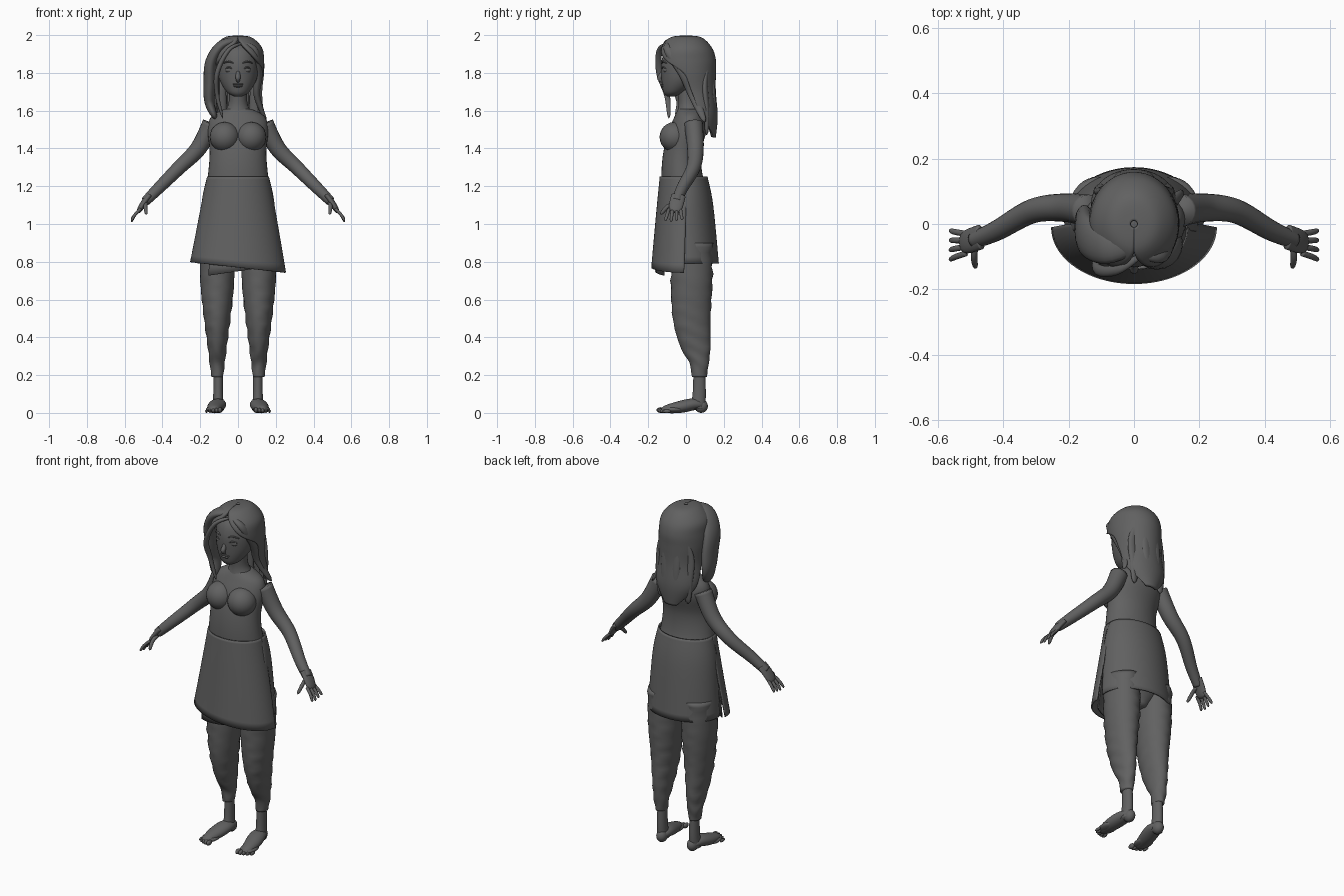
import bpy, bmesh
from math import sin, cos, pi, sqrt
from mathutils import Vector, Matrix

if "Cube" in bpy.data.objects:
    bpy.data.objects.remove(bpy.data.objects["Cube"])

charcoal = (0.12, 0.12, 0.12, 1)
material = bpy.data.materials.new("charcoal grey")
material.use_nodes = True
material.diffuse_color = charcoal
material.node_tree.nodes["Principled BSDF"].inputs["Base Color"].default_value = charcoal

SIDEWAYS, FORWARD, UP = Vector((1, 0, 0)), Vector((0, 1, 0)), Vector((0, 0, 1))
FRONT, BACK = -1, 1


def finish(name, bm, mirror, thickness=0):
    bmesh.ops.recalc_face_normals(bm, faces=bm.faces)
    mesh = bpy.data.meshes.new(name)
    bm.to_mesh(mesh)
    bm.free()
    mesh.materials.append(material)
    mesh.shade_smooth()
    part = bpy.data.objects.new(name, mesh)
    bpy.context.collection.objects.link(part)
    if thickness:
        solidify = part.modifiers.new("thickness", 'SOLIDIFY')
        solidify.thickness, solidify.offset = thickness, 0
    if mirror:
        part.modifiers.new("mirror", 'MIRROR').use_mirror_merge = False


def interpolate(rows, steps=6):
    """Pass a smooth curve through every column of the rows."""
    result = []
    last = len(rows) - 1
    for i in range(last):
        before, start, end, after = (rows[max(i - 1, 0)], rows[i], rows[i + 1], rows[min(i + 2, last)])
        for step in range(steps):
            t = step / steps
            result.append([b + t / 2 * (c - a + t * (2 * a - 5 * b + 4 * c - d + t * (3 * (b - c) + d - a)))
                           for a, b, c, d in zip(before, start, end, after)])
    return result + [list(rows[last])]


def skin(name, rings, closed, mirror, thickness=0):
    """Join rings of points with quads, and cap them when they are closed."""
    bm = bmesh.new()
    loops = [[bm.verts.new(point) for point in ring] for ring in rings]
    count = len(loops[0])
    for lower, upper in zip(loops, loops[1:]):
        for k in range(count if closed else count - 1):
            following = (k + 1) % count
            bm.faces.new((lower[k], lower[following], upper[following], upper[k]))
    if closed:
        bm.faces.new(loops[0])
        bm.faces.new(loops[-1])
    finish(name, bm, mirror, thickness)


def body(name, rows, x=0, mirror=False, folds=0, sides=36):
    """Level rings: height, y, half width, half depth. Folds add cloth wrinkles."""
    rings = []
    for z, y, width, depth in interpolate(rows):
        ring = []
        for k in range(sides):
            angle = 2 * pi * k / sides
            swell = 1 + folds * sin(75 * z + 2 * sin(2 * angle)) * sin(angle + 4 * z)
            ring.append((x + swell * width * cos(angle), y + swell * depth * sin(angle), z))
        rings.append(ring)
    skin(name, rings, True, mirror)


def sheet(name, rows, facing, thickness, tilt=0, sides=48):
    """Open level arcs: as body, plus the share of the full turn that is covered."""
    rings = []
    rows = interpolate(rows)
    for i, (z, y, width, depth, cover) in enumerate(rows):
        slant = tilt * (i / len(rows)) ** 2
        ring = []
        for k in range(sides + 1):
            angle = pi * (facing / 2 + min(cover, 1) * (2 * k / sides - 1))
            x = width * cos(angle)
            ring.append((x, y + depth * sin(angle), z + slant * x))
        rings.append(ring)
    skin(name, rings, False, False, thickness)


def lock(t):
    return sqrt(sin(pi * t)) + .1 if 0 < t < 1 else .1


def limb(t):
    return 1 - t / 2


def fingertip(t):
    return sqrt(1.02 - t ** 6)


def tube(name, points, width, depth, shape, across=FORWARD, mirror=False, sides=20):
    """Ellipse along a path; depth lies along the across axis."""
    path = [Vector(point) for point in interpolate(points)]
    last = len(path) - 1
    rings = []
    for i, centre in enumerate(path):
        along = (path[min(i + 1, last)] - path[max(i - 1, 0)]).normalized()
        v = (across - across.dot(along) * along).normalized()
        u = v.cross(along)
        scale = shape(i / last)
        angles = [2 * pi * k / sides for k in range(sides)]
        rings.append([centre + scale * (u * width * cos(a) + v * depth * sin(a)) for a in angles])
    skin(name, rings, True, mirror)


def blob(name, location, size, mirror=False):
    bm = bmesh.new()
    bmesh.ops.create_uvsphere(bm, u_segments=20, v_segments=12, radius=1,
                              matrix=Matrix.LocRotScale(Vector(location), None, Vector(size)))
    finish(name, bm, mirror)


# Torso, neck and bust
body("torso", [(1.61, .02, .07, .06), (1.57, .02, .14, .08), (1.5, .01, .16, .1), (1.38, -.02, .15, .1),
               (1.25, -.02, .16, .11), (1.1, .01, .18, .13), (.9, .02, .17, .12), (.76, .03, .04, .05)])
body("neck", [(1.58, .02, .08, .07), (1.64, .01, .05, .05), (1.74, 0, .05, .05)])
blob("bust", (.07, -.06, 1.46), (.08, .08, .08), mirror=True)

# Head and face
body("head", [(1.675, -.08, .02, .02), (1.7, -.06, .06, .06), (1.77, -.02, .1, .11),
              (1.86, 0, .11, .13), (1.93, 0, .09, .1), (1.97, 0, .02, .02)])
tube("nose", [(0, -.11, 1.83), (0, -.13, 1.79), (0, -.14, 1.77), (0, -.12, 1.75)], .012, .012, lock)
blob("eyes", (.045, -.1, 1.815), (.025, .022, .016), mirror=True)
tube("eyelids", [(.02, -.12, 1.81), (.045, -.12, 1.83), (.07, -.1, 1.82)], .004, .006, lock, mirror=True)
tube("eyebrows", [(.02, -.125, 1.85), (.05, -.12, 1.86), (.08, -.1, 1.85)], .004, .005, lock, mirror=True)
blob("upper_lip", (0, -.12, 1.74), (.03, .012, .006))
blob("lower_lip", (0, -.12, 1.73), (.025, .014, .007))
blob("ears", (.11, 0, 1.8), (.012, .024, .035), mirror=True)

# Hair, open around the face and tapering down the back
sheet("hair", [(1.99, 0, .01, .01, 1), (1.98, 0, .07, .08, 1), (1.93, 0, .12, .13, .9),
               (1.87, 0, .13, .15, .75), (1.8, .01, .13, .14, .55), (1.7, .03, .12, .12, .5),
               (1.57, .07, .12, .09, .45), (1.46, .09, .06, .06, .2)], BACK, thickness=.016)
tube("side_swoop", [(.02, -.05, 1.97), (-.08, -.07, 1.95), (-.14, -.04, 1.86), (-.15, -.01, 1.74),
                    (-.15, 0, 1.64), (-.12, -.04, 1.56)], .03, .06, lock)
tube("fringe_lock", [(.03, -.09, 1.96), (-.05, -.14, 1.92), (-.11, -.14, 1.8), (-.11, -.1, 1.68),
                     (-.08, -.09, 1.56)], .012, .016, lock)
tube("left_lock", [(.02, -.09, 1.96), (.09, -.09, 1.92), (.11, -.01, 1.8), (.1, .04, 1.68),
                   (.15, .1, 1.54)], .018, .028, lock)
for number, x in enumerate((-.09, -.03, .03, .09)):
    dip = 5 * x * x
    tube(f"back_lock_{number}", [(x / 2, .13, 1.9), (x, .14 - dip, 1.75), (x, .15 - dip, 1.6),
                                 (x, .15 - dip, 1.47)], .028, .016, lock)

# Arms and hands
tube("arms", [(.14, .04, 1.53), (.21, .05, 1.4), (.31, .04, 1.3), (.42, -.02, 1.19), (.49, -.05, 1.12)],
     .05, .05, limb, mirror=True)
tube("palms", [(.47, -.04, 1.15), (.5, -.05, 1.11), (.53, -.06, 1.06)], .016, .038, fingertip, mirror=True)
for number, finger in enumerate(("index", "middle", "ring", "little")):
    root, tip = .02 * number - .09, .03 * number - .11
    tube(finger + "_fingers", [(.515, root, 1.08), (.545, (root + tip) / 2, 1.05),
                               (.565, tip, 1.01 + .006 * abs(number - 1))],
         .008, .009, fingertip, mirror=True)
tube("thumbs", [(.485, -.06, 1.11), (.49, -.1, 1.09), (.485, -.135, 1.05)],
     .011, .01, fingertip, across=SIDEWAYS, mirror=True)

# Gathered trousers, ankles and bare feet
body("trouser_legs", [(.9, .03, .09, .11), (.7, .03, .09, .11), (.5, .03, .07, .1), (.35, .05, .05, .08),
                      (.26, .07, .04, .05), (.19, .07, .03, .04)], x=.11, mirror=True, folds=.05)
body("ankles", [(.25, .07, .025, .03), (.1, .07, .026, .035), (.02, .06, .03, .04)], x=.105, mirror=True)
blob("heels", (.1, .08, .036), (.03, .036, .036), mirror=True)
tube("feet", [(.1, .1, .04), (.105, .04, .045), (.12, -.04, .03), (.13, -.13, .016)],
     .042, .03, lock, across=UP, mirror=True)
blob("foot_soles", (.125, -.07, .018), (.045, .065, .018), mirror=True)
for number in range(5):
    radius = .015 - .0015 * number
    blob(f"toes_{number}", (.095 + .018 * number, .002 * number ** 2 - .134, radius),
         (radius * .75, .022, radius), mirror=True)

# Wrap skirt: front panel, loose under flap and back panel, split at the sides
sheet("front_skirt", [(1.25, -.02, .16, .115, .52), (1.1, -.01, .19, .14, .52), (.77, -.01, .25, .17, .5)],
      FRONT, thickness=.008, tilt=-.13)
sheet("under_flap", [(1.1, -.01, .18, .13, .25), (.75, -.01, .22, .15, .25)],
      FRONT, thickness=.006, tilt=.2)
sheet("back_skirt", [(1.25, 0, .16, .11, .55), (1.1, 0, .19, .14, .55), (.79, .01, .21, .16, .55)],
      BACK, thickness=.008)
